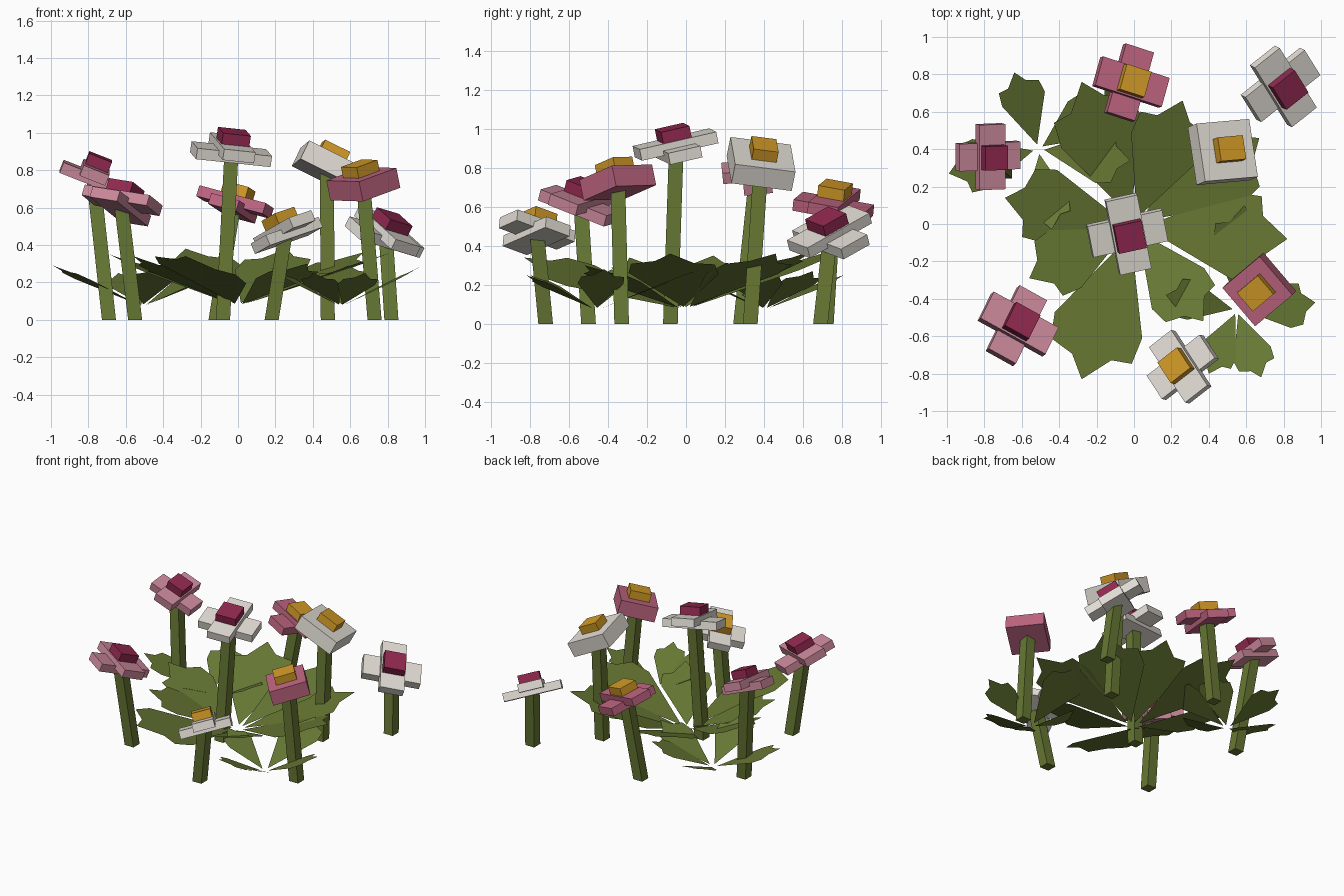
import bpy
import bmesh
from math import cos, sin, radians
from mathutils import Vector, Matrix

cube = bpy.data.objects.get("Cube")
if cube:
    bpy.data.objects.remove(cube, do_unlink=True)


def material(name, rgb):
    m = bpy.data.materials.new(name)
    m.use_nodes = True
    m.diffuse_color = (*rgb, 1)
    m.node_tree.nodes["Principled BSDF"].inputs["Base Color"].default_value = (*rgb, 1)
    return m


GREEN = material("leaf green", (0.135, 0.188, 0.034))
LIGHT_PINK = material("light pink", (0.60, 0.25, 0.33))
DEEP_PINK = material("deep pink", (0.52, 0.13, 0.22))
WHITE = material("warm white", (0.77, 0.73, 0.67))
YELLOW = material("golden yellow", (0.64, 0.32, 0.02))
PLUM = material("plum", (0.29, 0.022, 0.08))


def add_object(name, bm, mat):
    mesh = bpy.data.meshes.new(name)
    bm.to_mesh(mesh)
    bm.free()
    mesh.materials.append(mat)
    obj = bpy.data.objects.new(name, mesh)
    bpy.context.collection.objects.link(obj)


def box(name, frame, size, lift, mat):
    """Box in a tilted frame, raised along the frame's normal."""
    bm = bmesh.new()
    bmesh.ops.create_cube(bm, size=1)
    bm.transform(frame @ Matrix.Translation((0, 0, lift)) @ Matrix.Diagonal((*size, 1)))
    add_object(name, bm, mat)


def flower_frame(centre, lean, yaw):
    """Frame whose z is the flower's normal and whose x follows the yaw from above."""
    n = Vector((lean[0], lean[1], 1)).normalized()
    c, s = cos(radians(yaw)), sin(radians(yaw))
    u = Vector((c, s, -lean[0] * c - lean[1] * s)).normalized()
    v = n.cross(u)
    rot = Matrix((u, v, n)).transposed().to_4x4()
    return Matrix.Translation(centre) @ rot


def stem(name, base, top):
    """Square stalk, flat on the ground, leaning towards the flower head."""
    bm = bmesh.new()
    bmesh.ops.create_cube(bm, size=1)
    for v in bm.verts:
        end = top if v.co.z > 0 else base
        v.co = Vector(end) + Vector((v.co.x, v.co.y, 0)) * 0.075
    add_object(name, bm, GREEN)


# Flowers: name, head centre, lean, yaw, stem foot, petal span, crossed petals, colours
flowers = [
    ("left_back", (-0.775, 0.362, 0.77), (0.4, -0.1), 90, (-0.69, 0.28), 0.35, True, LIGHT_PINK, PLUM),
    ("back", (-0.022, 0.757, 0.61), (0.3, 0.1), -18, (-0.12, 0.72), 0.385, True, DEEP_PINK, YELLOW),
    ("right_back", (0.79, 0.74, 0.455), (0.5, -0.25), -58, (0.82, 0.69), 0.415, True, WHITE, PLUM),
    ("right_inner", (0.475, 0.385, 0.82), (0.48, 0.2), 5, (0.48, 0.33), 0.315, False, WHITE, YELLOW),
    ("middle", (-0.035, -0.05, 0.90), (0.15, -0.2), -79, (-0.08, -0.08), 0.41, True, WHITE, PLUM),
    ("right_front", (0.67, -0.35, 0.725), (-0.2, -0.2), 40, (0.73, -0.33), 0.27, False, DEEP_PINK, YELLOW),
    ("front", (0.255, -0.765, 0.465), (-0.42, 0.1), -57, (0.18, -0.72), 0.37, True, WHITE, YELLOW),
    ("left_front", (-0.625, -0.54, 0.62), (0.3, 0.25), -29, (-0.55, -0.50), 0.40, True, LIGHT_PINK, PLUM),
]
for name, centre, lean, yaw, foot, span, crossed, petal, heart in flowers:
    frame = flower_frame(centre, lean, yaw)
    stem(name + "_stem", (*foot, 0), centre)
    if crossed:
        arm, core = span * 0.42, span * 0.37
        box(name + "_upper_petals", frame, (span, arm, 0.06), 0.02, petal)
        box(name + "_lower_petals", frame, (arm, span, 0.06), -0.015, petal)
        box(name + "_centre", frame, (core, core, 0.08), 0.07, heart)
    else:
        box(name + "_petals", frame, (span, span, 0.11), 0, petal)
        box(name + "_centre", frame, (0.15, 0.13, 0.07), 0.08, heart)

# Jagged leaf outline: distance along the leaf, sideways offset
LEAF = [(0.06, 0), (0.64, 0.28), (0.81, 0.27), (0.83, 0.14), (1, 0),
        (0.87, -0.11), (0.82, -0.27), (0.66, -0.30)]


def leaf(name, root, tip, width, roll=0):
    """Flat leaf from root to tip; roll lifts its left side."""
    start = Vector(root)
    along = Vector(tip) - start
    side = Vector((-along.y, along.x, roll)) * width
    bm = bmesh.new()
    bm.faces.new([bm.verts.new(start + along * a + side * s) for a, s in LEAF])
    add_object(name, bm, GREEN)


# Leaf clumps: root, width and the tips around it
clumps = {
    "middle": ((0.0, -0.01, 0.07), 0.97, [
        (0.82, -0.08, 0.36), (0.67, 0.46, 0.36), (0.26, 0.66, 0.38), (-0.28, 0.76, 0.38),
        (-0.69, 0.14, 0.35), (-0.56, -0.29, 0.34), (-0.28, -0.83, 0.34, -0.18),
        (0.37, -0.52, 0.3)]),
    "left": ((-0.51, 0.40, 0.07), 0.97, [
        (-0.64, 0.81, 0.25), (-0.16, 0.65, 0.27), (-0.02, 0.34, 0.28),
        (-0.44, -0.03, 0.28), (-0.99, 0.27, 0.29)]),
    "right": ((0.55, -0.46, 0.07), 0.97, [
        (0.97, -0.42, 0.28), (0.68, -0.82, 0.25), (0.40, -0.80, 0.25),
        (0.17, -0.38, 0.28), (0.59, 0.10, 0.29)]),
}
for clump, (root, width, tips) in clumps.items():
    for i, (x, y, z, *roll) in enumerate(tips, 1):
        leaf(f"{clump}_leaf_{i}", root, (x, y, z), width, *roll)
